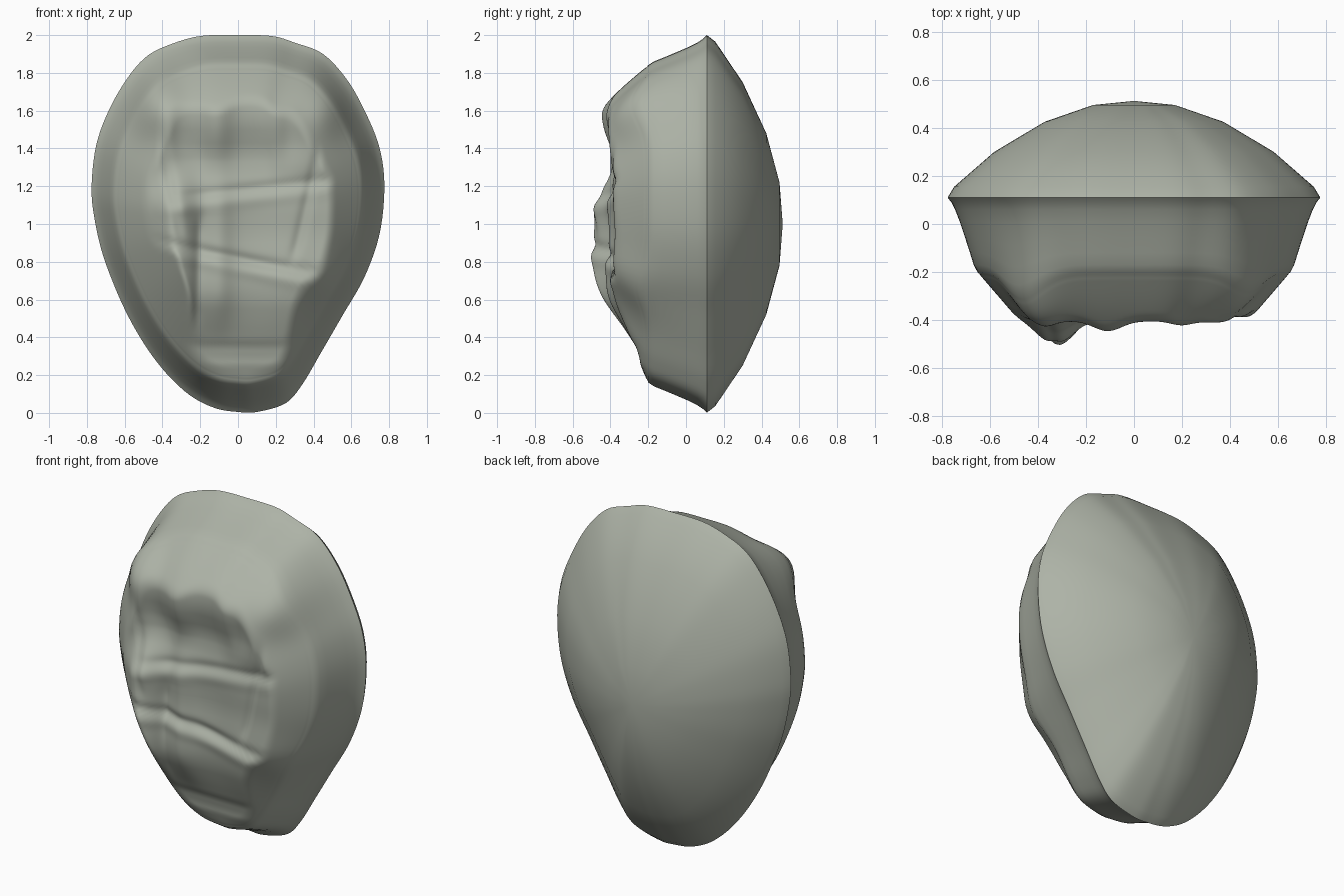
import bpy, bmesh, math
from mathutils import Vector

if "Cube" in bpy.data.objects:
    bpy.data.objects.remove(bpy.data.objects["Cube"])

SEG = 160
CZ = 1.0  # height of the point all rings shrink towards

# rim outline in the front view (x, z), clockwise from the top
OUTLINE = [(0, 2), (.18, 1.995), (.3, 1.96), (.45, 1.9), (.58, 1.76), (.68, 1.58), (.75, 1.4),
           (.775, 1.2), (.75, .95), (.67, .72), (.55, .51), (.44, .32), (.34, .15), (.25, .05),
           (.1, .005), (0, .005), (-.12, .025), (-.25, .09), (-.38, .21), (-.5, .37), (-.61, .57),
           (-.71, .82), (-.76, 1.03), (-.775, 1.2), (-.75, 1.42), (-.68, 1.61), (-.58, 1.78),
           (-.48, 1.89), (-.36, 1.95), (-.2, 1.995)]
# centre depth of the folded front, (z, depth)
DEPTH = [(0, .2), (.2, .215), (.28, .255), (.32, .24), (.36, .275), (.5, .34), (.6, .38), (.7, .395),
         (.8, .385), (.95, .375), (1.1, .385), (1.2, .375), (1.3, .355), (1.38, .355), (1.46, .38),
         (1.55, .405), (1.65, .405), (1.8, .37), (2, .3)]


def catmull(p0, p1, p2, p3, t):
    return .5 * (2 * p1 + (p2 - p0) * t + (2 * p0 - 5 * p1 + 4 * p2 - p3) * t * t
                 + (3 * p1 - p0 - 3 * p2 + p3) * t ** 3)


def rim_points():
    pts, n, out = [Vector(p) for p in OUTLINE], len(OUTLINE), []
    for i in range(SEG):
        k, t = divmod(i * n / SEG, 1)
        out.append(catmull(*[pts[(int(k) + j) % n] for j in (-1, 0, 1, 2)], t))
    return out


def lookup(table, v):
    for (a, fa), (b, fb) in zip(table, table[1:]):
        if v <= b:
            t = max(0, (v - a) / (b - a))
            return fa + (fb - fa) * t
    return table[-1][1]


def bell(v, width):
    return math.exp(-(v / width) ** 2)


def step(a, b, v):
    t = min(1, max(0, (v - a) / (b - a)))
    return t * t * (3 - 2 * t)


def softmin(a, b, k=.03):
    h = max(k - abs(a - b), 0) / k
    return min(a, b) - h * h * k / 4


def corner(x, z):
    """Extra depth where the front's corners stand proud of the side wall."""
    return sum(h * bell(x - cx, .13) * bell(z - cz, .17)
               for cx, cz, h in ((-.44, 1.64, .11), (.47, 1.63, .075), (.47, .7, .06)))


def relief(x, z, r):
    d = sum(lookup(DEPTH, z + o) for o in (-.04, -.02, 0, .02, .04)) / 5
    # the hollow under the upper bulge only crosses the middle
    d += .025 * bell(z - 1.33, .1) * step(.15, .35, abs(x + .02))
    # upright ridges in the upper part
    up = step(1.15, 1.5, z)
    for cx, h, w in ((-.4, .045, .07), (-.11, .042, .08), (.2, .018, .06), (.4, .035, .09)):
        d += up * h * bell(x - cx, w)
    # strong bulge at the lower left
    low = step(.35, .65, z) * (1 - step(1.05, 1.35, z))
    d += low * (.115 * bell(x + .33, .11) + .03 * bell(x + .1, .07) - .01 * bell(x - .1, .12))
    # cross folds: a lip over a groove
    for z0, slope, x0, x1, s in ((1.18, .11, -.45, .62, .6), (.82, -.2, -.55, .55, .9)):
        u = z - (z0 + slope * x)
        fade = s * step(x0, x0 + .2, x) * (1 - step(x1 - .15, x1, x))
        d += fade * (.012 * bell(u + .06, .04) - .018 * bell(u, .03))
    # slanted upright creases
    for xa, xb, z0, z1 in ((.28, .50, .75, 1.7), (-.29, -.45, .85, 1.7), (-.22, -.20, .4, 1.1)):
        cx = xa + (xb - xa) * (z - z0) / (z1 - z0)
        fade = step(z0, z0 + .15, z) * (1 - step(z1 - .15, z1, z))
        d -= fade * .014 * bell(x - cx, .03)
    # the relief runs out into the sloping side
    edge = .2 + corner(x, z)
    wall = edge + (.9 + .3 * step(1.4, 1.8, z)) * (.84 - r)
    return edge + (softmin(d, wall) - edge) * (1 - step(.825, .84, r))


def front_depth(x, z, r):
    if r < .84:
        return -relief(x, z, r)
    return lookup(WALL, r) - corner(x, z) * (1 - step(.84, .96, r))


def shell(name, rings, depth, tip):
    """Concentric copies of the rim, closed at the centre; faces turned outwards."""
    bm = bmesh.new()
    rows = []
    for r in rings:
        row = []
        for p in RIM:
            x, z = p.x * r, CZ + (p.y - CZ) * r
            row.append(bm.verts.new((x, depth(x, z, r), z)))
        rows.append(row)
    centre = bm.verts.new((0, tip, CZ))
    for a, b in zip(rows, rows[1:]):
        for i in range(SEG):
            j = (i + 1) % SEG
            bm.faces.new((a[i], a[j], b[j], b[i]))
    for i in range(SEG):
        bm.faces.new((rows[-1][i], rows[-1][(i + 1) % SEG], centre))
    bm.normal_update()
    if bm.faces[:][-1].normal.y * tip < 0:
        bmesh.ops.reverse_faces(bm, faces=bm.faces[:])
    me = bpy.data.meshes.new(name)
    bm.to_mesh(me)
    bm.free()
    me.materials.append(STONE)
    ob = bpy.data.objects.new(name, me)
    bpy.context.collection.objects.link(ob)
    bpy.ops.object.select_all(action='DESELECT')
    ob.select_set(True)
    bpy.context.view_layer.objects.active = ob
    bpy.ops.object.shade_smooth_by_angle(angle=math.radians(75))


RIM = rim_points()
STONE = bpy.data.materials.new("grey_green")
STONE.diffuse_color = (.42, .45, .385, 1)
STONE.use_nodes = True
STONE.node_tree.nodes["Principled BSDF"].inputs["Base Color"].default_value = STONE.diffuse_color

# smooth back dome
BACK = [(0, .512), (.22, .495), (.48, .425), (.75, .30), (.965, .155), (1, .11)]
shell("back_dome", [r for r, y in reversed(BACK[1:])], lambda x, z, r: lookup(BACK, r), .512)

# side wall and folded front
WALL = [(.84, -.2), (.86, -.17), (.88, -.12), (.905, -.06), (.935, .01), (.96, .06), (.98, .09),
        (1, .11)]
front_rings = [r for r, y in reversed(WALL)] + [.84 * (1 - i / 80) for i in range(1, 80)]
shell("folded_front", front_rings, front_depth, -relief(0, CZ, 0))
